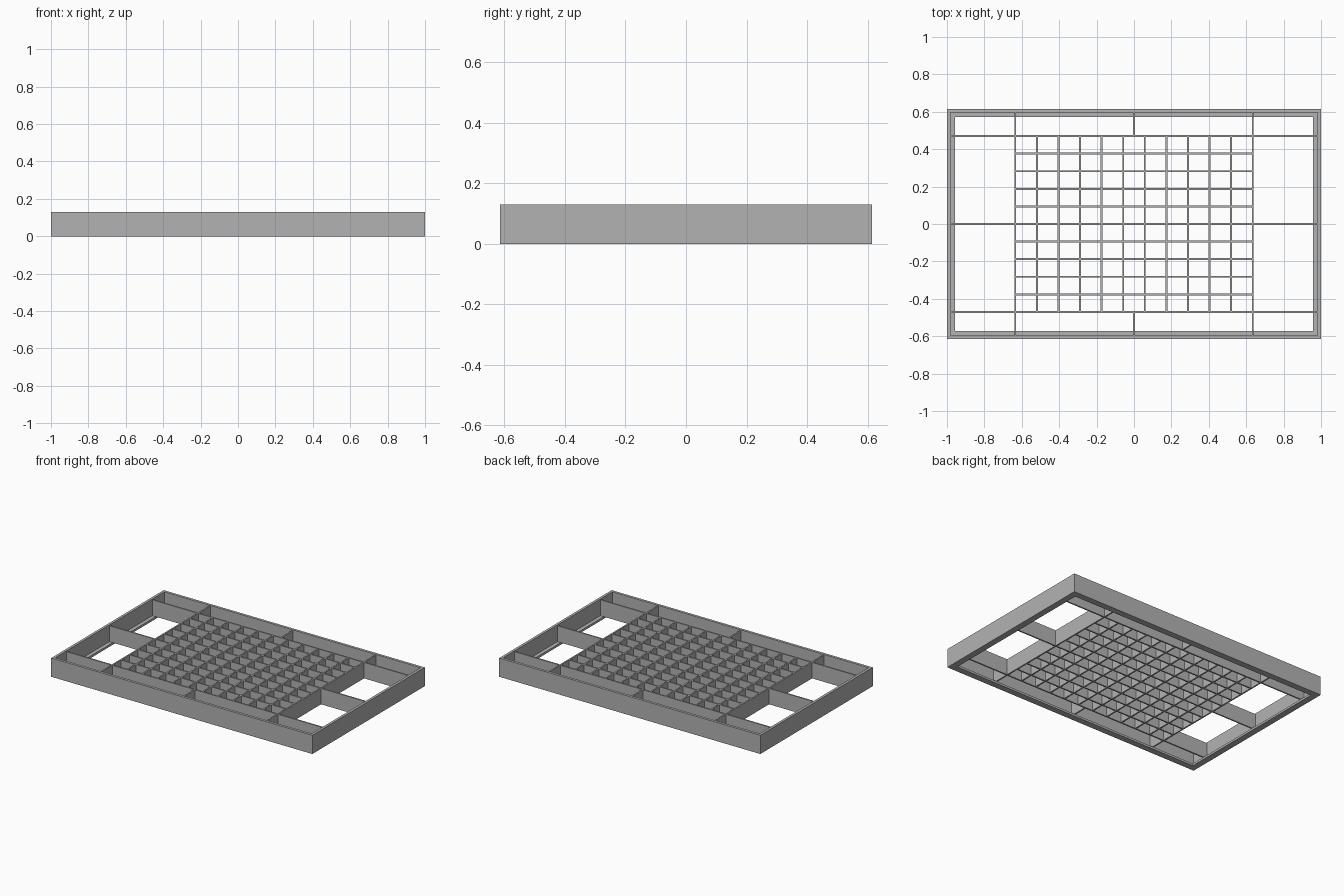
import bpy

cube = bpy.data.objects.get("Cube")
if cube:
    bpy.data.objects.remove(cube, do_unlink=True)

HX, HY, H = 1.0, 0.615, 0.13      # outer half sizes and height
WALL, LIP, FLOOR = 0.018, 0.044, 0.015
GX, GY = 0.635, 0.47              # half sizes of the cell grid
COLS, ROWS, T = 11, 10, 0.01
TOP = 0.125                       # top of the dividers

grey = bpy.data.materials.new("plain grey")
grey.use_nodes = True
colour = (0.45, 0.45, 0.45, 1)
grey.diffuse_color = colour
grey.node_tree.nodes["Principled BSDF"].inputs["Base Color"].default_value = colour


def add_mesh(name, verts, faces):
    mesh = bpy.data.meshes.new(name)
    mesh.from_pydata(verts, [], faces)
    mesh.materials.append(grey)
    obj = bpy.data.objects.new(name, mesh)
    bpy.context.collection.objects.link(obj)
    return obj


def box(name, x0, x1, y0, y1, z0, z1):
    verts = [(x, y, z) for z in (z0, z1) for x, y in ((x0, y0), (x1, y0), (x1, y1), (x0, y1))]
    faces = [(3, 2, 1, 0), (4, 5, 6, 7)]
    faces += [(i, (i + 1) % 4, (i + 1) % 4 + 4, i + 4) for i in range(4)]
    return add_mesh(name, verts, faces)


# Outer frame: an L-shaped section swept around the rectangle
section = [(0, 0), (0, H), (WALL, H), (WALL, FLOOR), (LIP, FLOOR), (LIP, 0)]
n = len(section)
verts = [(sx * (HX - d), sy * (HY - d), z)
         for sx, sy in ((-1, -1), (1, -1), (1, 1), (-1, 1)) for d, z in section]
faces = []
for c in range(4):
    a, b = c * n, (c + 1) % 4 * n
    faces += [(a + i, b + i, b + (i + 1) % n, a + (i + 1) % n) for i in range(n)]
add_mesh("outer_frame", verts, faces)


def wall_x(name, x0, x1, y):
    box(name, x0, x1, y - T / 2, y + T / 2, FLOOR, TOP)


def wall_y(name, x, y0, y1):
    box(name, x - T / 2, x + T / 2, y0, y1, FLOOR, TOP)


# Cell grid: the first and last long dividers reach the frame
IX, IY = HX - WALL, HY - WALL
for j in range(ROWS + 1):
    reach = IX if j in (0, ROWS) else GX
    wall_x(f"long_divider_{j}", -reach, reach, -GY + 2 * GY * j / ROWS)
for i in range(COLS + 1):
    reach = IY if i in (0, COLS) else GY
    wall_y(f"cross_divider_{i}", -GX + 2 * GX * i / COLS, -reach, reach)

# Single dividers halving the side compartments
wall_x("left_divider", GX, IX, 0)
wall_x("right_divider", -IX, -GX, 0)
wall_y("front_divider", 0, -IY, -GY)
wall_y("back_divider", 0, GY, IY)
